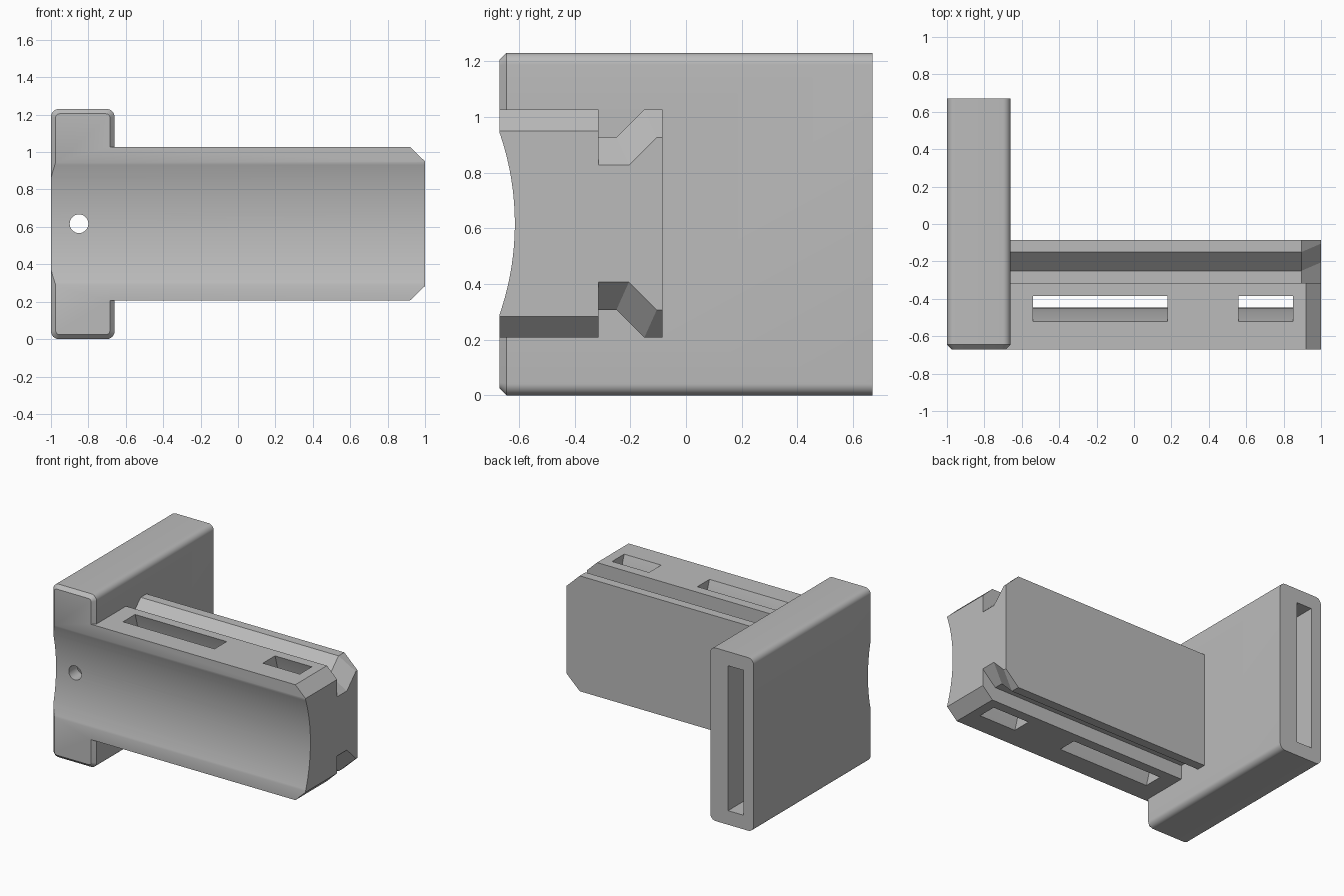
import bpy, bmesh, math

if "Cube" in bpy.data.objects:
    bpy.data.objects.remove(bpy.data.objects["Cube"])

ZC = 0.617      # middle height of the whole part
H = 0.41        # half height of the arm
AXIS_Y = -1.615 # axis of the concave front, running along x

grey = bpy.data.materials.new("light grey")
grey.diffuse_color = (0.5, 0.5, 0.5, 1)
grey.use_nodes = True
grey.node_tree.nodes["Principled BSDF"].inputs["Base Color"].default_value = grey.diffuse_color


def loft(name, sections):
    """Solid through equal-length closed rings of 3D points."""
    bm = bmesh.new()
    rings = [[bm.verts.new(p) for p in s] for s in sections]
    for a, b in zip(rings, rings[1:]):
        n = len(a)
        for i in range(n):
            j = (i + 1) % n
            bm.faces.new((a[i], a[j], b[j], b[i]))
    bm.faces.new(rings[0])
    bm.faces.new(rings[-1])
    bmesh.ops.recalc_face_normals(bm, faces=bm.faces)
    me = bpy.data.meshes.new(name)
    bm.to_mesh(me)
    bm.free()
    ob = bpy.data.objects.new(name, me)
    bpy.context.collection.objects.link(ob)
    me.materials.append(grey)
    return ob


def box(name, x0, x1, y0, y1, z0, z1):
    ring = [(x0, z0), (x1, z0), (x1, z1), (x0, z1)]
    return loft(name, [[(x, y, z) for x, z in ring] for y in (y0, y1)])


def rounded_rect(x0, x1, z0, z1, r, y, steps=8):
    pts = []
    for k, (cx, cz) in enumerate([(x1 - r, z1 - r), (x0 + r, z1 - r),
                                  (x0 + r, z0 + r), (x1 - r, z0 + r)]):
        for i in range(steps + 1):
            a = math.pi / 2 * (k + i / steps)
            pts.append((cx + r * math.cos(a), y, cz + r * math.sin(a)))
    return pts


def combine(target, tool, operation):
    mod = target.modifiers.new(operation, 'BOOLEAN')
    mod.operation, mod.object, mod.solver = operation, tool, 'EXACT'
    bpy.ops.object.select_all(action='DESELECT')
    bpy.context.view_layer.objects.active = target
    target.select_set(True)
    bpy.ops.object.modifier_apply(modifier=mod.name)
    bpy.data.objects.remove(tool)


# End plate: rounded slab with a chamfered front rim
body = loft("bracket_body", [
    rounded_rect(-0.975, -0.685, 0.025, 1.205, 0.02, -0.67),
    rounded_rect(-1, -0.66, 0, 1.23, 0.042, -0.645),
    rounded_rect(-1, -0.66, 0, 1.23, 0.042, 0.67)])

# Front half of the arm, corners cut at the free end
outline = [(-0.70, -H), (0.92, -H), (1, -H + 0.077),
           (1, H - 0.077), (0.92, H), (-0.70, H)]
front_arm = loft("arm_front", [[(x, y, ZC + z) for x, z in outline]
                               for y in (-0.67, -0.315)])


# Rear half of the arm: rail grooves above and below, dipping at the free end
def rail_section(x, dy, dz):
    top = [(-0.315, 0.31 - dz), (-0.25 + dy, 0.31 - dz),
           (-0.15 + dy, H - dz), (-0.085, H - dz)]
    ring = top + [(y, -z) for y, z in reversed(top)]
    return [(x, y, ZC + z) for y, z in ring]


rear_arm = loft("arm_rear", [rail_section(-0.70, 0, 0),
                             rail_section(0.895, 0, 0),
                             rail_section(1, 0.045, 0.1)])
combine(front_arm, rear_arm, 'UNION')
combine(body, front_arm, 'UNION')

# Concave front surface
scoop = loft("scoop_cutter", [
    [(x, AXIS_Y + math.cos(math.tau * i / 256),
      ZC + math.sin(math.tau * i / 256)) for i in range(256)]
    for x in (-1.2, 1.2)])
combine(body, scoop, 'DIFFERENCE')

# Curved strap slots that follow the concave front from top to bottom
for x0, x1 in ((-0.54, 0.18), (0.56, 0.85)):
    angles = [math.radians(-26 + 52 * i / 32) for i in range(33)]
    arc = [(1.169, a) for a in angles] + [(1.297, a) for a in reversed(angles)]
    slot = loft("slot_cutter", [
        [(x, AXIS_Y + r * math.cos(a), ZC + r * math.sin(a)) for r, a in arc]
        for x in (x0, x1)])
    combine(body, slot, 'DIFFERENCE')

# Deep pocket from the back of the plate, and the round hole that meets it
combine(body, box("pocket_cutter", -0.92, -0.80, -0.52, 0.8, 0.10, 1.13),
        'DIFFERENCE')
hole = loft("hole_cutter", [
    [(-0.85 + 0.05 * math.cos(math.tau * i / 32), y,
      ZC + 0.05 * math.sin(math.tau * i / 32)) for i in range(32)]
    for y in (-0.8, -0.45)])
combine(body, hole, 'DIFFERENCE')

# Smooth the curved walls, keep the edges crisp
bpy.ops.object.select_all(action='DESELECT')
body.select_set(True)
bpy.context.view_layer.objects.active = body
bpy.ops.object.shade_smooth_by_angle(angle=math.radians(25))
